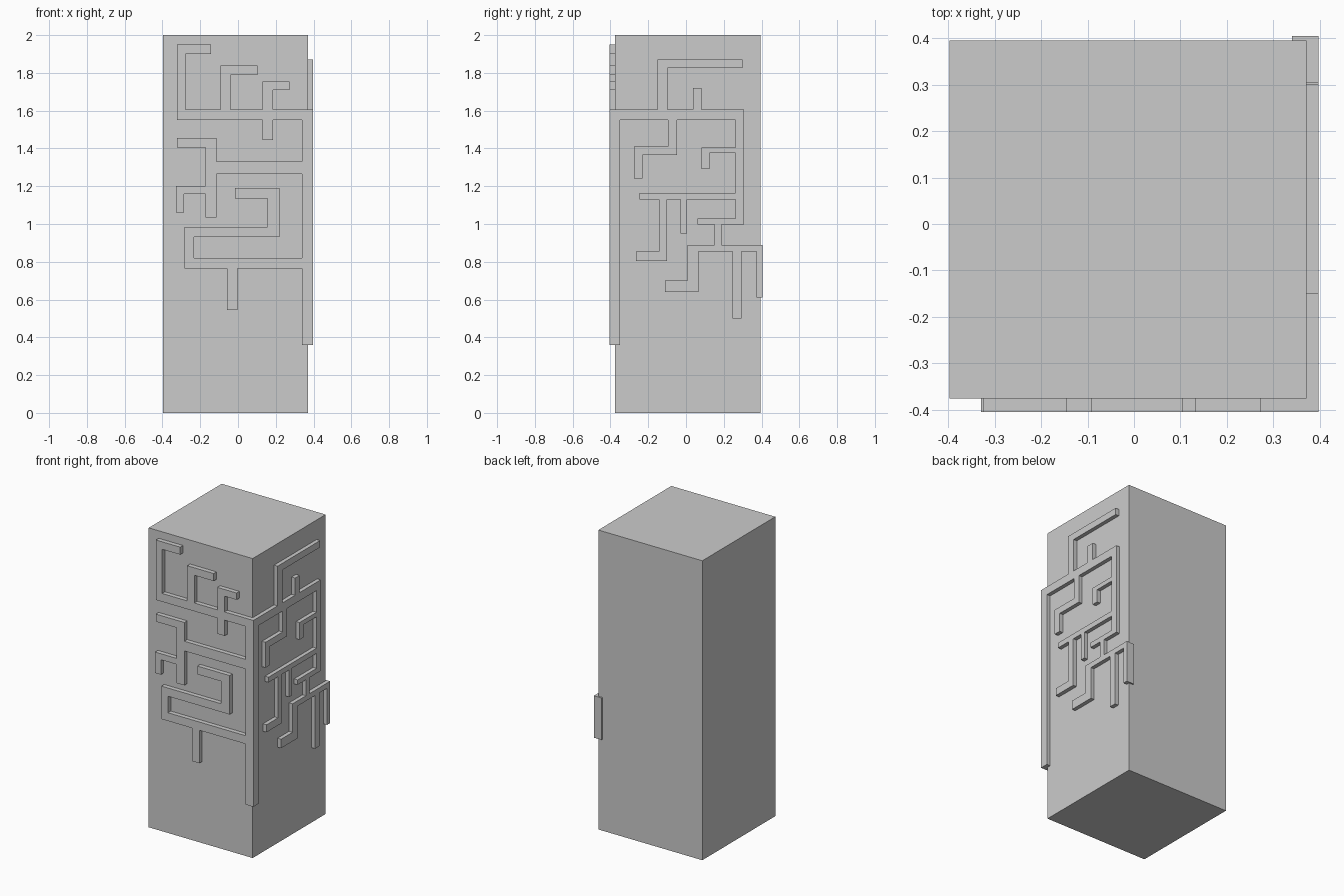
import bpy, bmesh
from mathutils import Vector

if "Cube" in bpy.data.objects:
    bpy.data.objects.remove(bpy.data.objects["Cube"])

X0, X1 = -0.397, 0.371      # pillar sides
Y0, Y1 = -0.375, 0.395
RX, RY = 0.397, 0.405       # outer faces of the raised bands


def finish(bm, name):
    bmesh.ops.recalc_face_normals(bm, faces=bm.faces)
    mesh = bpy.data.meshes.new(name)
    bm.to_mesh(mesh)
    bm.free()
    obj = bpy.data.objects.new(name, mesh)
    bpy.context.collection.objects.link(obj)
    return obj


def box(name, lo, hi):
    bm = bmesh.new()
    bmesh.ops.create_cube(bm, size=1)
    for v in bm.verts:
        v.co = Vector([lo[k] if v.co[k] < 0 else hi[k] for k in range(3)])
    return finish(bm, name)


def relief(name, corners, place, push):
    """Extrude a right-angled outline; only every second corner is listed."""
    bm = bmesh.new()
    verts = []
    for i, (u, z) in enumerate(corners):
        next_u = corners[(i + 1) % len(corners)][0]
        verts += [bm.verts.new(place(u, z)), bm.verts.new(place(next_u, z))]
    face = bm.faces.new(verts)
    out = bmesh.ops.extrude_face_region(bm, geom=[face], use_keep_orig=True)
    moved = [g for g in out["geom"] if isinstance(g, bmesh.types.BMVert)]
    bmesh.ops.translate(bm, verts=moved, vec=push)
    return finish(bm, name)


# Plain square pillar
box("pillar", (X0, Y0, 0), (X1, Y1, 2))

# Maze-like raised band on the front, including the corner strip
front = [
    (-.324, 1.95), (-.144, 1.90), (-.277, 1.605), (-.092, 1.84), (.104, 1.79),
    (-.039, 1.605), (.131, 1.755), (.273, 1.71), (.184, 1.605), (RX, .36),
    (.338, .765), (-.002, .545), (-.057, .765), (-.282, .985), (.157, 1.135),
    (-.017, 1.19), (.221, .93), (-.234, .82), (.338, 1.265), (-.113, 1.035),
    (-.171, 1.16), (-.287, 1.06), (-.329, 1.2), (-.171, 1.405), (-.324, 1.455),
    (-.113, 1.33), (.338, 1.55), (.184, 1.445), (.131, 1.55)]
relief("front_maze_band", front, lambda u, z: (u, Y0, z), (0, -RY - Y0, 0))

# Maze-like raised band on the right side
right = [
    (Y0, 1.605), (-.15, 1.87), (.30, 1.825), (-.098, 1.605), (.036, 1.72),
    (.083, 1.605), (.306, .997), (.188, .89), (Y1, .61), (.374, .855),
    (.294, .5), (.246, .855), (.066, .64), (-.112, .70), (.008, .89),
    (.151, .997), (.062, 1.03), (.262, 1.13), (.004, .95), (-.028, 1.13),
    (-.101, .805), (-.266, .855), (-.144, 1.13), (-.245, 1.165), (.262, 1.375),
    (.124, 1.29), (.083, 1.405), (.262, 1.55), (-.048, 1.365), (-.229, 1.24),
    (-.276, 1.41), (-.096, 1.55), (-.35, .36)]
relief("right_maze_band", right, lambda u, z: (X1, u, z), (RX - X1, 0, 0))

# End of the right band wrapping round the back corner
box("back_corner_tab", (.34, Y1, .61), (RX, RY, .89))
